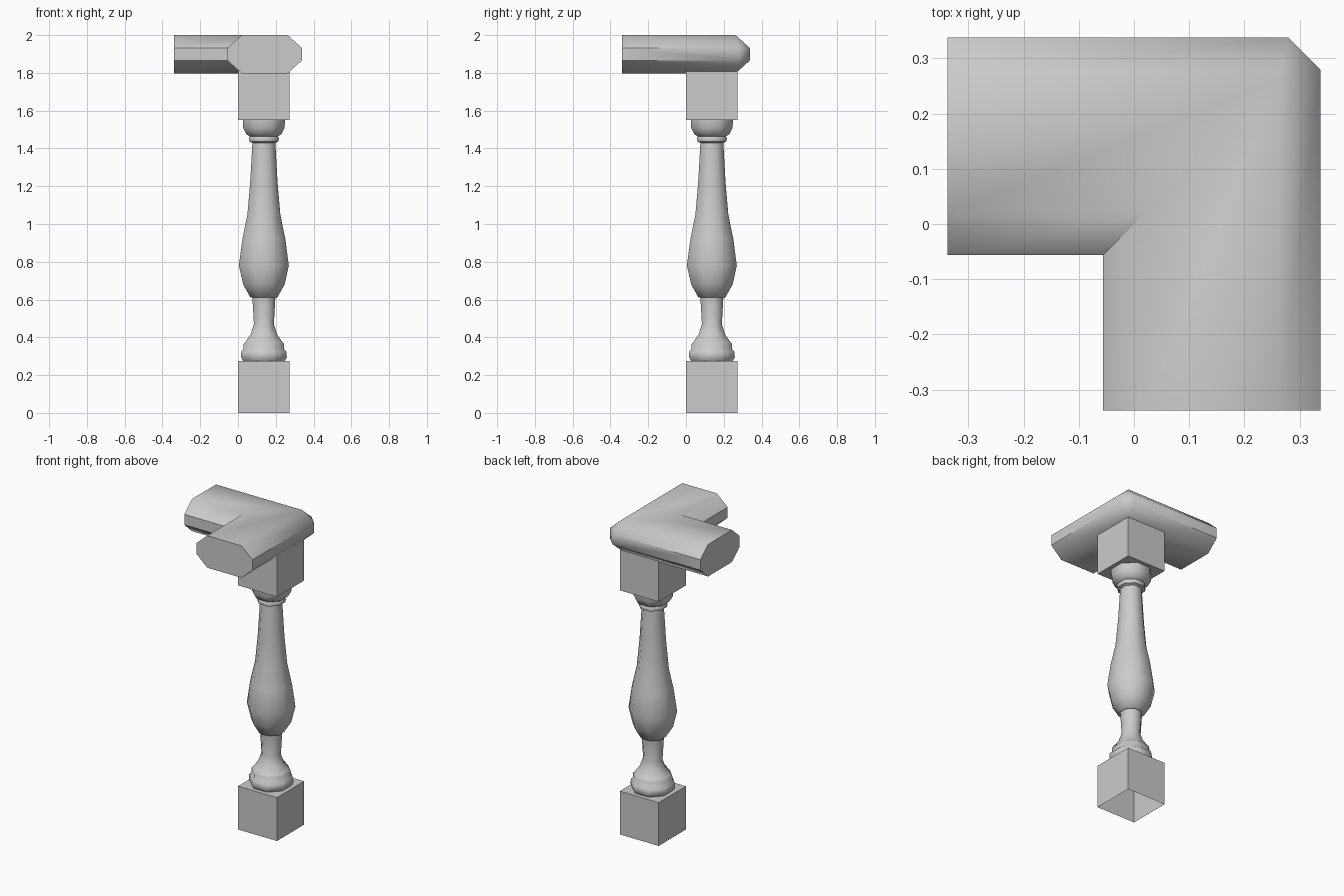
import bpy, bmesh
from math import pi, cos, sin, radians

if "Cube" in bpy.data.objects:
    bpy.data.objects.remove(bpy.data.objects["Cube"])

C = 0.137  # baluster axis in x and y


def finish(name, bm, angle=None):
    bmesh.ops.recalc_face_normals(bm, faces=bm.faces)
    me = bpy.data.meshes.new(name)
    bm.to_mesh(me)
    bm.free()
    ob = bpy.data.objects.new(name, me)
    bpy.context.collection.objects.link(ob)
    if angle:
        bpy.ops.object.select_all(action='DESELECT')
        ob.select_set(True)
        bpy.context.view_layer.objects.active = ob
        bpy.ops.object.shade_smooth_by_angle(angle=radians(angle))
    return ob


def block(name, z0, z1, open_side):
    # square block, with its hidden end left open
    bm = bmesh.new()
    bmesh.ops.create_cube(bm, size=1)
    for v in bm.verts:
        v.co = (C + v.co.x * 0.273, C + v.co.y * 0.273,
                (z0 + z1) / 2 + v.co.z * (z1 - z0))
    bm.normal_update()
    ends = [f for f in bm.faces if f.normal.z * open_side > 0.5]
    bmesh.ops.delete(bm, geom=ends, context='FACES_ONLY')
    return finish(name, bm)


block("base_block", 0.0, 0.275, -1)
block("top_block", 1.55, 1.81, 1)

# Turned eight-sided baluster: (radius, height)
profile = [(.112, .275), (.124, .295), (.122, .325), (.109, .337), (.109, .365),
           (.100, .375), (.072, .415), (.054, .47), (.062, .61), (.074, .613),
           (.112, .68), (.135, .78), (.116, .92), (.089, 1.05), (.074, 1.22),
           (.062, 1.43), (.078, 1.437), (.082, 1.455), (.076, 1.464),
           (.094, 1.475), (.112, 1.51), (.114, 1.55)]
SIDES = 8
bm = bmesh.new()
rings = []
for r, z in profile:
    R = r * 1.06
    rings.append([bm.verts.new((C + R * cos(2 * pi * (i + .5) / SIDES),
                                C + R * sin(2 * pi * (i + .5) / SIDES), z))
                  for i in range(SIDES)])
for a, b in zip(rings, rings[1:]):
    for i in range(SIDES):
        j = (i + 1) % SIDES
        bm.faces.new((a[i], a[j], b[j], b[i]))
finish("baluster", bm, 50)

# L-shaped handrail: octagonal section mitred at the corner (offset, height)
section = [(.02, 2.0), (.262, 2.0), (.338, 1.932), (.338, 1.866),
           (.262, 1.797), (.02, 1.797), (-.056, 1.866), (-.056, 1.932)]
END, CUT = -.338, .058
bm = bmesh.new()
arm_x, arm_y, mid_x, mid_y = [], [], [], []
for o, z in section:
    arm_x.append(bm.verts.new((END, o, z)))
    arm_y.append(bm.verts.new((o, END, z)))
    if o > .33:  # outer corner is clipped
        mid_x.append(bm.verts.new((o - CUT, o, z)))
        mid_y.append(bm.verts.new((o, o - CUT, z)))
    else:
        v = bm.verts.new((o, o, z))
        mid_x.append(v)
        mid_y.append(v)
for i in range(8):
    j = (i + 1) % 8
    bm.faces.new((arm_x[i], arm_x[j], mid_x[j], mid_x[i]))
    bm.faces.new((arm_y[i], arm_y[j], mid_y[j], mid_y[i]))
    corner = list(dict.fromkeys((mid_x[i], mid_x[j], mid_y[j], mid_y[i])))
    if len(corner) > 2:
        bm.faces.new(corner)
bm.faces.new(arm_x)
bm.faces.new(arm_y)
finish("handrail", bm, 46)
